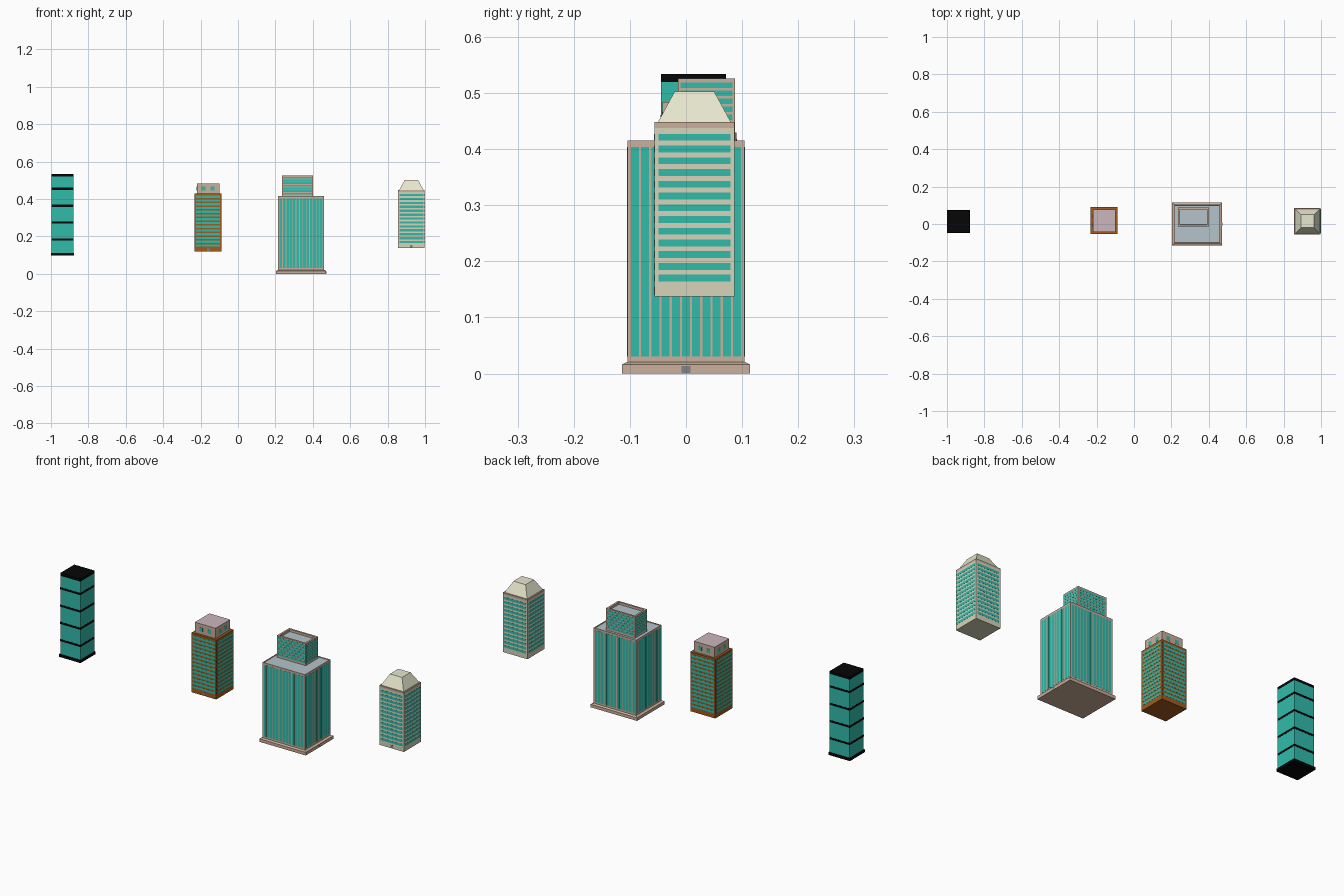
import bpy, bmesh
from mathutils import Matrix

if "Cube" in bpy.data.objects:
    bpy.data.objects.remove(bpy.data.objects["Cube"])


def mat(name, r, g, b):
    m = bpy.data.materials.new(name)
    m.diffuse_color = [(c / 255) ** 2.2 for c in (r, g, b)] + [1]
    m.use_nodes = True
    m.node_tree.nodes["Principled BSDF"].inputs["Base Color"].default_value = m.diffuse_color
    return m


BLACK = mat("black", 14, 14, 16)
TEAL = mat("teal_glass", 52, 186, 170)
BROWN = mat("brown", 160, 92, 36)
TAN = mat("tan", 202, 174, 154)
BEIGE = mat("beige", 214, 210, 184)
CREAM = mat("cream", 230, 230, 204)
ROOF = mat("blue_grey_roof", 178, 194, 202)
PINK = mat("pink_roof", 202, 180, 188)
GREY = mat("door_grey", 128, 130, 136)


def finish(name, bm, *mats):
    me = bpy.data.meshes.new(name)
    bm.to_mesh(me)
    bm.free()
    for m in mats:
        me.materials.append(m)
    ob = bpy.data.objects.new(name, me)
    bpy.context.collection.objects.link(ob)
    return ob


def block(name, c, h, z0, z1, m, top=None, rim=0, depth=0, taper=None):
    """Box with centre c and half size h; optional roof colour, sunken roof or tapered top."""
    bm = bmesh.new()
    bmesh.ops.create_cube(bm, size=2)
    for v in bm.verts:
        s = taper if taper and v.co.z > 0 else h
        v.co = (c[0] + v.co.x * s[0], c[1] + v.co.y * s[1], z1 if v.co.z > 0 else z0)
    bm.normal_update()
    roof = max(bm.faces, key=lambda f: f.normal.z)
    if rim:
        bmesh.ops.inset_region(bm, faces=[roof], thickness=rim)
    if depth:
        r = bmesh.ops.inset_region(bm, faces=[roof], thickness=0.0002)
        for v in roof.verts:
            v.co.z -= depth
    if top:
        roof.material_index = 1
    return finish(name, bm, m, top or m)


def panels(name, c, h, rects_x, rects_y, m, sides="FBLR"):
    """Thin panels on the walls; each rect is (u0, u1, z0, z1) about the wall centre."""
    bm = bmesh.new()
    e = 0.0006
    for s in sides:
        for u0, u1, z0, z1 in (rects_x if s in "FB" else rects_y):
            mid, size = (u0 + u1) / 2, u1 - u0
            sg = 1 if s in "BR" else -1
            if s in "FB":
                p, d = (c[0] + mid, c[1] + sg * h[1]), (size, 2 * e)
            else:
                p, d = (c[0] + sg * h[0], c[1] + mid), (2 * e, size)
            M = Matrix.Translation((*p, (z0 + z1) / 2)) @ Matrix.Diagonal((*d, z1 - z0, 1))
            bmesh.ops.create_cube(bm, size=1, matrix=M)
    return finish(name, bm, m)


def rows(half, z0, z1, n, fill):
    p = (z1 - z0) / (n - 1 + fill)
    return [(-half, half, z0 + i * p, z0 + (i + fill) * p) for i in range(n)]


def columns(half, z0, z1, n, fill):
    p = 2 * half / (n - 1 + fill)
    return [(-half + i * p, -half + (i + fill) * p, z0, z1) for i in range(n)]


# Black-banded glass tower
c, h = (-0.938, 0.0135), (0.058, 0.058)
block("glass_tower_base", c, (0.062, 0.062), 0.097, 0.111, BLACK)
block("glass_tower_body", c, h, 0.111, 0.52, TEAL)
block("glass_tower_roof", c, h, 0.52, 0.534, BLACK)
bands = [(-0.058, 0.058, z - 0.0055, z + 0.0055) for z in (0.184, 0.274, 0.364, 0.455)]
panels("glass_tower_bands", c, h, bands, bands, BLACK)

# Brown office block with tan penthouse
c, h = (-0.16, 0.018), (0.072, 0.072)
block("brown_block_body", c, h, 0.12, 0.43, BROWN)
r = rows(0.064, 0.145, 0.418, 14, 0.6)
panels("brown_block_windows", c, h, r, r, TEAL)
panels("brown_block_door", c, h, [(-0.007, 0.007, 0.121, 0.135)], [], GREY, "F")
hp = (0.06, 0.06)
block("brown_block_penthouse", c, hp, 0.43, 0.484, TAN, PINK)
w = [(x - 0.01, x + 0.01, 0.445, 0.466) for x in (-0.024, 0.024)]
panels("penthouse_windows", c, hp, w, w, TEAL)

# Large tower on a stepped plinth
c, h = (0.3375, 0), (0.1225, 0.1045)
hb = (0.134, 0.114)
block("large_tower_plinth", c, hb, 0, 0.016, TAN)
block("large_tower_plinth_slope", c, hb, 0.016, 0.021, TAN, taper=h)
block("large_tower_body", c, h, 0.021, 0.415, TAN, ROOF, 0.006, 0.003)
panels("large_tower_windows", c, h, columns(0.115, 0.03, 0.404, 13, 0.78),
       columns(0.098, 0.03, 0.404, 11, 0.78), TEAL)
panels("large_tower_door", c, hb, [], [(-0.008, 0.008, 0.001, 0.013)], GREY, "R")
c, h = (0.318, 0.0365), (0.083, 0.0505)
block("large_tower_crown", c, h, 0.411, 0.526, TAN, ROOF, 0.014, 0.012)
panels("crown_windows", c, h, rows(0.078, 0.423, 0.519, 7, 0.7),
       rows(0.046, 0.423, 0.519, 7, 0.7), TEAL)

# Beige tower with a tapered roof
c, h = (0.927, 0.015), (0.071, 0.071)
block("beige_tower_body", c, h, 0.137, 0.438, BEIGE)
block("beige_tower_cornice", c, h, 0.438, 0.448, TAN)
block("beige_tower_roof", c, (0.065, 0.065), 0.448, 0.503, CREAM, taper=(0.035, 0.035))
r = rows(0.064, 0.164, 0.427, 13, 0.58)
panels("beige_tower_windows", c, h, r, r, TEAL)
panels("beige_tower_door", c, h, [(-0.007, 0.007, 0.14, 0.155)], [], GREY, "F")
